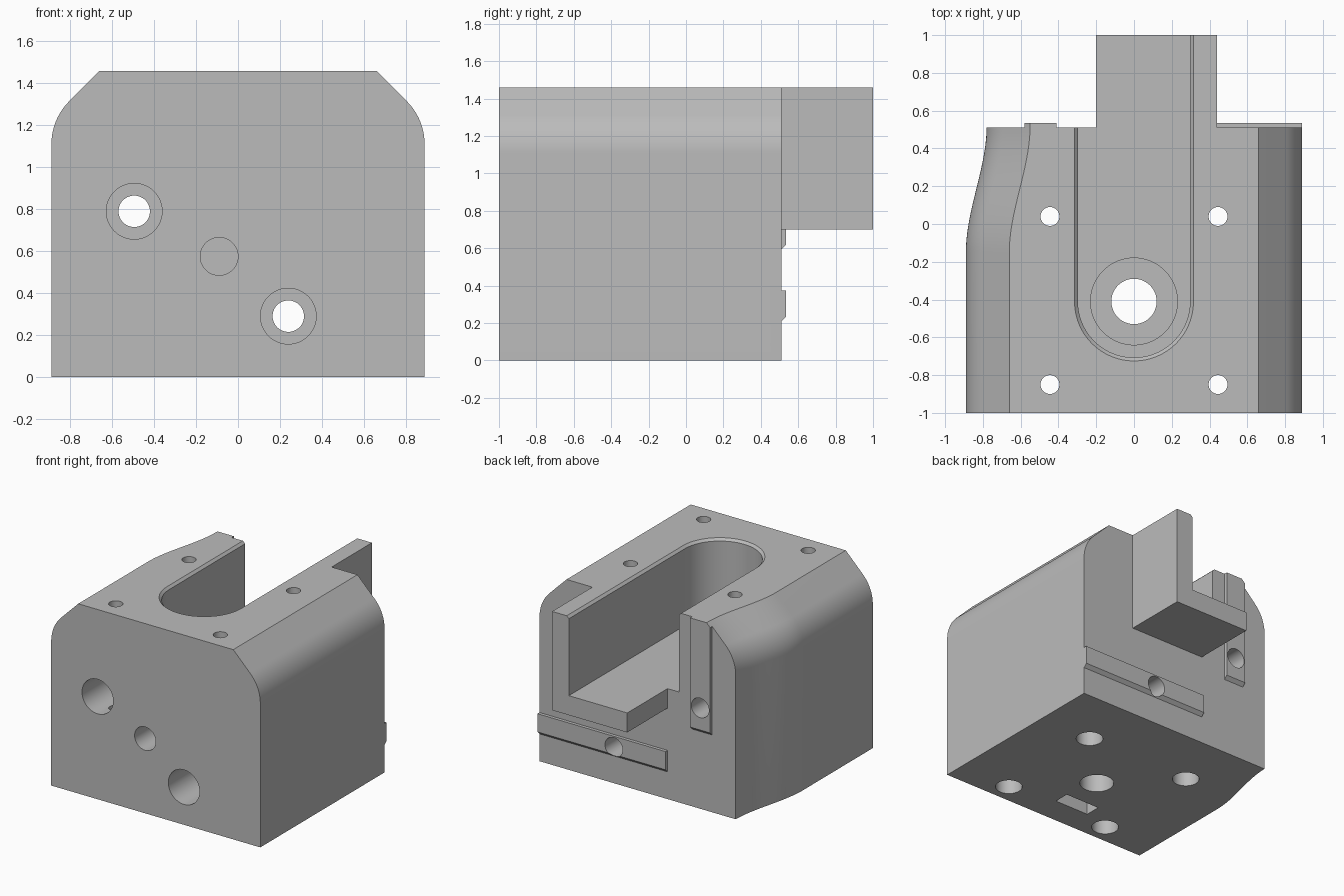
import bpy, bmesh, math
from mathutils import Vector

cube = bpy.data.objects.get("Cube")
if cube:
    bpy.data.objects.remove(cube, do_unlink=True)

grey = bpy.data.materials.new("plain grey")
grey.use_nodes = True
color = (0.5, 0.5, 0.5, 1)
grey.diffuse_color = color
grey.node_tree.nodes["Principled BSDF"].inputs["Base Color"].default_value = color


def loft(name, rings):
    """Closed solid skinned through rings of equal point count."""
    bm = bmesh.new()
    loops = [[bm.verts.new(p) for p in ring] for ring in rings]
    for a, b in zip(loops, loops[1:]):
        for i in range(len(a)):
            j = (i + 1) % len(a)
            bm.faces.new((a[i], a[j], b[j], b[i]))
    bm.faces.new(loops[0][::-1])
    bm.faces.new(loops[-1])
    bmesh.ops.recalc_face_normals(bm, faces=bm.faces)
    mesh = bpy.data.meshes.new(name)
    bm.to_mesh(mesh)
    bm.free()
    mesh.materials.append(grey)
    ob = bpy.data.objects.new(name, mesh)
    bpy.context.collection.objects.link(ob)
    return ob


def box(name, lo, hi):
    rings = [[(lo[0], lo[1], z), (hi[0], lo[1], z), (hi[0], hi[1], z), (lo[0], hi[1], z)]
             for z in (lo[2], hi[2])]
    return loft(name, rings)


def bore(name, axis, a, b, r, start, end, n=48):
    """Cylinder along y (a=x, b=z) or along z (a=x, b=y)."""
    rings = []
    for t in (start, end):
        ring = []
        for i in range(n):
            ang = math.tau * i / n
            u, v = a + r * math.cos(ang), b + r * math.sin(ang)
            ring.append((u, t, v) if axis == "y" else (u, v, t))
        rings.append(ring)
    return loft(name, rings)


def combine(target, tools, operation):
    for tool in tools:
        mod = target.modifiers.new("bool", "BOOLEAN")
        mod.operation, mod.solver, mod.object = operation, "EXACT", tool
        tool.hide_render = True
        bpy.context.view_layer.update()
        graph = bpy.context.evaluated_depsgraph_get()
        mesh = bpy.data.meshes.new_from_object(target.evaluated_get(graph))
        target.modifiers.clear()
        target.data = mesh
        bpy.data.objects.remove(tool, do_unlink=True)


# Body: rounded-shoulder section swept along y, its right side waisted at the back
TOP, BACK = 1.46, 0.51
R, SHOULDER = 0.29, 1.11
half = [(0.89, 0)]
for i in range(13):
    ang = math.radians(45 * i / 12)
    half.append((0.89 - R + R * math.cos(ang), SHOULDER + R * math.sin(ang)))
half.append((0.66, TOP))
section = half + [(-x, z) for x, z in reversed(half)]


def waist(y):
    t = min(max((y + 0.15) / 0.67, 0), 1)
    return 0.11 * t * t * (3 - 2 * t)


stations = [-1] + [-0.15 + (BACK + 0.15) * i / 24 for i in range(25)]
body = loft("body", [[(x + (waist(y) if x < 0 else 0), y, z) for x, z in section]
                     for y in stations])


# Raised locating rails on the back, with a bevelled lower edge
def rail(name, x0, x1, z0, z1):
    side = [(0.45, z0), (BACK, z0), (0.535, z0 + 0.025), (0.535, z1), (0.45, z1)]
    return loft(name, [[(x, y, z) for y, z in side] for x in (x0, x1)])


upright_rail = rail("upright_rail", -0.58, -0.41, 0.595, TOP)
wedge = loft("rail_corner", [[(x, y, z) for x, z in
             ((-0.55, TOP), (-0.6, TOP - 0.05), (-0.6, TOP + 0.1), (-0.55, TOP + 0.1))]
             for y in (0.4, 0.6)])
combine(upright_rail, [wedge], "DIFFERENCE")
combine(body, [
    box("rear_arm", (-0.2, 0.4, 0.70), (0.44, 1, TOP)),
    upright_rail,
    rail("cross_rail", -0.2, 0.89, 0.21, 0.375),
], "UNION")


# Open channel with a round front end and a chamfered rim
def channel_ring(r, z):
    ring = [(r, 1.1, z)]
    for i in range(49):
        ang = -math.pi * i / 48
        ring.append((r * math.cos(ang), -0.41 + r * math.sin(ang), z))
    return ring + [(-r, 1.1, z)]


cuts = [
    loft("channel", [channel_ring(0.297, 0.85), channel_ring(0.297, TOP - 0.018),
                     channel_ring(0.335, TOP + 0.02)]),
    bore("seat", "z", 0, -0.41, 0.23, 0.68, 0.9, 64),
    bore("centre_hole", "z", 0, -0.41, 0.12, -0.1, 0.8),
    bore("screw_hole", "y", -0.09, 0.575, 0.09, -1.1, -0.6),
    box("nut_slot", (-0.23, -0.79, -0.1), (0.06, -0.67, 0.72)),
]

# Counterbored bolt holes running front to back
for x, z in ((-0.495, 0.79), (0.24, 0.29)):
    cuts.append(bore("bolt_hole", "y", x, z, 0.075, -1.1, 0.7))
    cuts.append(bore("bolt_recess", "y", x, z, 0.133, -1.1, 0.2))

# Four vertical bolt holes, recessed from below
for x in (-0.445, 0.445):
    for y in (-0.85, 0.04):
        cuts.append(bore("corner_hole", "z", x, y, 0.05, -0.1, 1.6, 32))
        cuts.append(bore("corner_recess", "z", x, y, 0.095, -0.1, 0.15, 32))
combine(body, cuts, "DIFFERENCE")

# Smooth curved faces, crisp edges
bpy.ops.object.select_all(action="DESELECT")
body.select_set(True)
bpy.context.view_layer.objects.active = body
bpy.ops.object.shade_smooth_by_angle(angle=math.radians(25))
